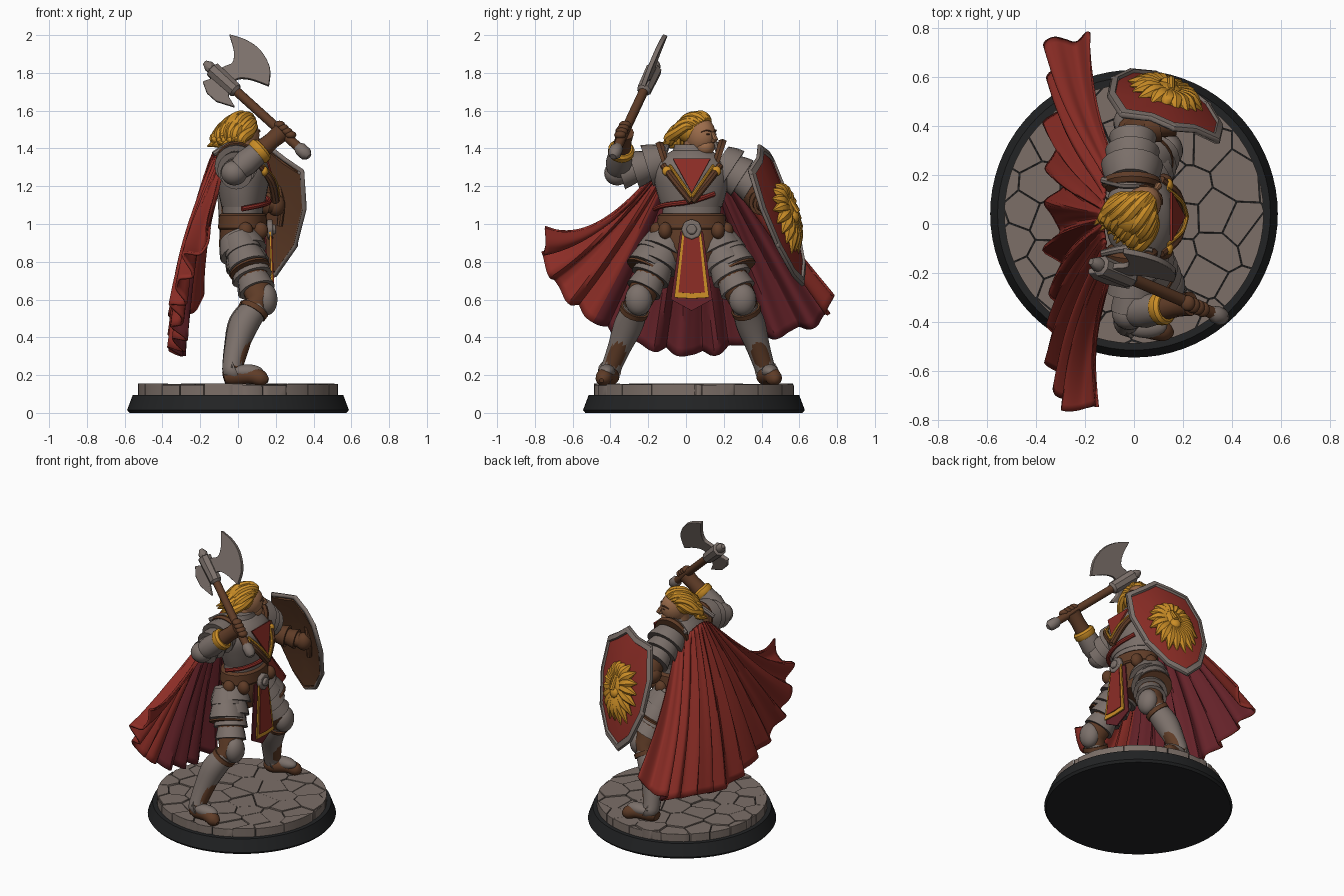
import bpy, bmesh, math, random
from mathutils import Vector, Matrix

random.seed(4)
if "Cube" in bpy.data.objects:
    bpy.data.objects.remove(bpy.data.objects["Cube"])
made = []


def colour(name, r, g, b):
    m = bpy.data.materials.new(name)
    m.use_nodes = True
    m.diffuse_color = (r, g, b, 1)
    bsdf = next(n for n in m.node_tree.nodes if n.type == 'BSDF_PRINCIPLED')
    bsdf.inputs["Base Color"].default_value = (r, g, b, 1)
    return m


steel = colour("steel", .2, .163, .145)
stone = colour("stone", .2, .158, .137)
red = colour("red cloth", .26, .026, .019)
dark_red = colour("dark red lining", .13, .016, .022)
gold = colour("gold", .6, .27, .02)
leather = colour("brown leather", .115, .045, .02)
skin = colour("skin", .33, .15, .07)
black = colour("black", .016, .017, .018)


def finish(name, bm, mats, matrix=None, normals=True):
    if normals:
        bmesh.ops.recalc_face_normals(bm, faces=bm.faces)
    me = bpy.data.meshes.new(name)
    bm.to_mesh(me)
    bm.free()
    ob = bpy.data.objects.new(name, me)
    for m in mats:
        me.materials.append(m)
    if matrix:
        ob.matrix_world = matrix
    bpy.context.collection.objects.link(ob)
    made.append(ob)
    return ob


def frame(loc, z, y):
    z = Vector(z).normalized()
    x = Vector(y).cross(z).normalized()
    return Matrix.Translation(loc) @ Matrix((x, z.cross(x), z)).transposed().to_4x4()


def resample(pts, steps):
    ps = [Vector(p) for p in pts]
    ext = [ps[0]] + ps + [ps[-1]]
    out = []
    for a, b, c, d in zip(ext, ext[1:], ext[2:], ext[3:]):
        for k in range(steps):
            t = k / steps
            out.append((2*b + (c-a)*t + (2*a-5*b+4*c-d)*t*t + (3*b-a-3*c+d)*t**3) / 2)
    return out + [ps[-1]]


def tube(name, pts, mat, sides=14, steps=1, matrix=None):
    """Round loft through (x, y, z, radius) points."""
    ps = resample(pts, steps)
    bm = bmesh.new()
    rings, q, last = [], None, None
    for i, p in enumerate(ps):
        t = (ps[min(i+1, len(ps)-1)] - ps[max(i-1, 0)]).to_3d().normalized()
        q = last.rotation_difference(t) @ q if q else t.to_track_quat('Z', 'Y')
        last = t
        rings.append([bm.verts.new(p.to_3d() + q @ Vector((math.cos(a), math.sin(a), 0)) * max(p.w, .001))
                      for a in (math.tau*k/sides for k in range(sides))])
    for a, b in zip(rings, rings[1:]):
        for k in range(sides):
            n = (k+1) % sides
            bm.faces.new((a[k], a[n], b[n], b[k]))
    bm.faces.new(rings[0])
    bm.faces.new(rings[-1])
    return finish(name, bm, [mat], matrix)


def lames(name, start, end, r0, r1, count, mat=steel, flare=.009):
    """Overlapping armour bands from start to end."""
    a, b = Vector(start), Vector(end)
    for k in range(count):
        t0, t1 = k/count, (k+1.25)/count
        r = r0 + (r1-r0)*k/max(count-1, 1)
        tube(f"{name}_{k+1}", [(*a.lerp(b, t0), r*.86), (*a.lerp(b, (t0+t1)/2), r),
                               (*a.lerp(b, t1), r+flare), (*a.lerp(b, t1), r*.8)], mat, 20)


def blob(name, loc, size, mat, matrix=Matrix()):
    bm = bmesh.new()
    bmesh.ops.create_uvsphere(bm, u_segments=18, v_segments=12, radius=1)
    return finish(name, bm, [mat], matrix @ Matrix.Translation(loc) @ Matrix.Diagonal((*size, 1)))


def plate(name, outlines, mat, depth, matrix, bevel=0):
    bm = bmesh.new()
    for o in outlines:
        h = depth + random.uniform(-.006, .004) * (len(outlines) > 9)
        lo, hi = ([bm.verts.new((x, y, z)) for x, y in o] for z in (0, h))
        bm.faces.new(lo[::-1])
        bm.faces.new(hi)
        for k in range(len(o)):
            n = (k+1) % len(o)
            bm.faces.new((lo[k], lo[n], hi[n], hi[k]))
    ob = finish(name, bm, [mat], matrix)
    if bevel:
        mod = ob.modifiers.new("bevel", 'BEVEL')
        mod.width, mod.segments = bevel, 2
    return ob


# Round base and cracked paving
tube("base_rim", [(0, .042, z, r) for z, r in ((0, .575), (.015, .587), (.095, .557))], black, 72)
tube("paving_gaps", [(0, .042, .09, .515), (0, .042, .138, .515)], black, 60)
seeds = [Vector((i*.155 + (j % 2)*.07 + random.uniform(-.055, .055), j*.15 + random.uniform(-.055, .055)))
         for i in range(-4, 5) for j in range(-4, 5)]
cells = []
for s in seeds:
    poly = [Vector((math.cos(a), math.sin(a))) * .53 for a in (math.tau*k/60 for k in range(60))]
    for o in seeds:
        d = (o - s).normalized()
        limit = (o - s).length/2 - .002
        if o is s:
            continue
        cut = []
        for p, q in zip(poly, poly[1:] + poly[:1]):
            a, b = (p-s).dot(d) - limit, (q-s).dot(d) - limit
            if a <= 0:
                cut.append(p)
            if a * b < 0:
                cut.append(p.lerp(q, a/(a-b)))
        poly = cut
    if len(poly) > 2 and max((p-poly[0]).length for p in poly) > .05:
        cells.append(poly)
plate("paving_stones", cells, stone, .062, Matrix.Translation((0, .042, .09)), .007)

# Legs, armoured from hip to foot
for side, hip, knee, ankle, toe in (("left", (0, .14, .93), (.11, .3, .6), (-.03, .42, .23), (.12, .47, .18)),
                                    ("right", (0, -.08, .93), (.12, -.25, .6), (-.03, -.4, .23), (.13, -.44, .18))):
    h, k, a, t = (Vector(v) for v in (hip, knee, ankle, toe))
    shin = lambda f, back: k.lerp(a, f) - Vector((back, 0, 0))
    tube(side + "_leg_padding", [(*h, .1), (*k, .075), (*shin(.3, .03), .06), (*a, .05)], leather)
    lames(side + "_thigh_plate", h, h.lerp(k, .8), .118, .088, 4)
    out = Vector((0, .045 if side == "left" else -.045, 0))
    lames(side + "_hip_plate", h + out, h.lerp(k, .42) + out, .09, .1, 2)
    tube(side + "_hip_trim", [(*(h.lerp(k, t) + out), .109) for t in (.5, .53)], leather, 20)
    blob(side + "_knee_guard", k + Vector((.03, 0, 0)), (.06, .072, .085), steel)
    tube(side + "_knee_band", [(*shin(.13, .01), .08), (*shin(.19, .015), .078)], leather)
    tube(side + "_greave", [(*shin(.1, .005), .066), (*shin(.35, .035), .078), (*shin(.7, .025), .062),
                            (*a, .054), (*a.lerp(t, .1), .062)], steel, 16, 4)
    tube(side + "_boot", [(*(a + Vector((-.045, 0, -.045))), .03), (*(a + Vector((0, 0, -.035))), .05),
                          (*a.lerp(t, .6), .045), (*t, .04), (*(t + (t-a)*.18), .012)], leather, 14, 3)
    blob(side + "_foot_plate", a.lerp(t, .5) + Vector((0, 0, .014)), (.085, .046, .038), steel)

# Torso, belt and neck: rings stacked upright, flattened front to back
body = Matrix.Translation((.025, .03, 0)) @ Matrix.Diagonal((.7, 1, 1, 1))


def stack(name, rings, mat, steps=1):
    return tube(name, [(0, 0, z, r) for z, r in rings], mat, 28, steps, body)


stack("hip_skirt", [(.8, .15), (.88, .178), (.98, .17)], leather, 3)
stack("belly_plate", [(.95, .158), (1.03, .152), (1.14, .16)], steel, 3)
stack("breastplate", [(1.09, .16), (1.17, .185), (1.27, .205), (1.34, .175), (1.39, .1)], steel, 4)
stack("belt", [(.97, .178), (.98, .187), (1.045, .18), (1.055, .165)], leather)
stack("neck_scarf", [(1.3, .198), (1.34, .168), (1.375, .1)], red, 3)
stack("gorget", [(1.35, .115), (1.4, .095), (1.42, .09), (1.42, .07)], steel)
face_on = lambda x, z: frame((x, .03, z), (1, 0, .04), (0, 0, 1))
plate("chest_cloth", [[(-.1, .12), (0, -.07), (.1, .12)]], red, .009, frame((.182, .03, 1.23), (1, 0, .3), (0, 0, 1)))
for s in (-1, 1):
    tube("chest_strap", [(.11, .03+s*.15, 1.31, .018), (.175, .03+s*.09, 1.23, .021), (.2, .03, 1.12, .022)], leather, 8, 4)
    tube("chest_trim", [(.135, .03+s*.115, 1.31, .008), (.196, .03+s*.06, 1.23, .009), (.215, .03, 1.145, .01)], gold, 8, 4)
    blob("cape_clasp", (.14, .03+s*.13, 1.28), (.02, .026, .026), gold)
    for k in range(2):
        blob("belt_pouch", (.12-k*.08, .03+s*(.14+k*.045), .965), (.04, .036, .045), leather)
tube("cross_sash", [(.02, -.165, 1.08, .014), (.12, -.11, 1.1, .014), (.165, .03, 1.12, .014), (.12, .15, 1.16, .014)], red, 8, 4)

# Hanging cloth with a gold border, and the buckle
tabard = lambda top, w, drop, point: [[(-top, 0), (-w, -drop), (0, -drop-point), (w, -drop), (top, 0)]]
plate("under_cloth", tabard(.06, .11, .36, .06), dark_red, .008, face_on(.14, .96))
plate("tabard_border", tabard(.05, .092, .35, .005), gold, .01, face_on(.165, .96))
plate("tabard_cloth", tabard(.037, .07, .325, .005), red, .015, face_on(.165, .962))
disc = lambda r, n: [[(r*math.cos(math.tau*k/n), r*math.sin(math.tau*k/n)) for k in range(n)]]
plate("buckle", disc(.055, 8), steel, .03, face_on(.155, .97), .008)
plate("buckle_boss", disc(.03, 6), steel, .045, face_on(.155, .97), .008)

# Head, turned to its left
head = frame((.025, .065, 1.465), (0, 0, 1), (-.77, .64, 0))
tube("neck", [(.01, .04, 1.36, .06), (.02, .055, 1.46, .06)], skin)
blob("skull", (.012, 0, .005), (.09, .074, .1), skin, head)
blob("jaw", (.045, 0, -.055), (.054, .052, .05), skin, head)
tube("nose", [(.095, 0, .02, .009), (.118, 0, -.018, .015), (.096, 0, -.026, .01)], skin, 8, 2, head)
for s in (-1, 1):
    tube("brow", [(.096, s*.012, .026, .005), (.088, s*.04, .032, .005), (.068, s*.06, .022, .003)], leather, 6, 2, head)
    blob("eye", (.091, s*.028, .01), (.008, .012, .005), leather, head)

# Swept-back wavy hair in thick locks
blob("hair_base", (-.035, 0, .035), (.09, .09, .082), gold, head)
for k in range(13):
    t = (k - 6) / 6
    w = random.uniform(-.014, .014)
    tube("hair_lock", [(.07-.06*t*t, .06*t, .088-.045*t*t, .012), (.02-.03*t*t, .083*t, .108-.055*t*t+w/2, .024),
                       (-.06, .1*t, .085-.06*t*t+w, .027), (-.115+w, .095*t+w, .025-.03*t*t, .03),
                       (-.125-w, .09*t, -.025+w, .026), (-.165+w, .1*t, -.035+w*2, .003)], gold, 8, 4, head)

# Arms and shoulder armour
elbow_r, hand_r = Vector((-.02, -.365, 1.27)), Vector((.23, -.325, 1.485))
elbow_l, hand_l = Vector((.0, .38, 1.13)), Vector((.2, .43, 1.1))
tube("right_sleeve", [(0, -.16, 1.31, .07), (*elbow_r, .062), (*hand_r, .04)], leather)
tube("left_sleeve", [(0, .24, 1.31, .07), (*elbow_l, .065), (*hand_l, .045)], leather)
lames("right_pauldron", (-.01, -.12, 1.335), (-.01, -.33, 1.27), .105, .076, 3)
lames("left_pauldron", (-.01, .17, 1.325), (-.005, .34, 1.215), .118, .088, 3)
for s, y, r in ((1, .16, .122), (-1, -.11, .108)):
    tube("pauldron_trim", [(-.01, y-s*.015, 1.338, r*.9), (-.01, y, 1.334, r), (-.01, y+s*.018, 1.328, r*.97)], leather, 20)
    tube("shoulder_ridge", [(-.13, .03+s*.15, 1.37, .014), (-.03, .03+s*.13, 1.42, .018), (.07, .03+s*.14, 1.38, .014)], steel, 8, 4)
blob("right_elbow_guard", elbow_r, (.07, .068, .066), steel)
blob("left_elbow_guard", elbow_l, (.068, .065, .06), leather)
tube("right_bracer", [(*elbow_r.lerp(hand_r, t), r) for t, r in ((.1, .06), (.25, .07), (.5, .062))], steel, 16)
tube("right_cuff", [(*elbow_r.lerp(hand_r, t), r) for t, r in ((.46, .06), (.5, .07), (.58, .07), (.62, .058))], gold, 16)
tube("right_glove", [(*elbow_r.lerp(hand_r, t), r) for t, r in ((.6, .05), (.8, .045), (1, .05))], leather)
lames("left_bracer", elbow_l.lerp(hand_l, .1), elbow_l.lerp(hand_l, .7), .062, .055, 2, leather)
blob("left_glove", hand_l, (.05, .05, .058), leather)
tube("shield_grip", [(.215, .44, 1.2, .016), (.23, .44, 1.1, .018), (.22, .46, .99, .016)], leather, 8, 3)

# Axe
pommel, tip = Vector((.36, -.38, 1.37)), Vector((-.16, -.16, 1.84))
along = lambda t, r: (*pommel.lerp(tip, t), r)
tube("axe_handle", [along(.02, .025), along(.9, .025)], leather, 10)
tube("axe_pommel", [along(-.03, .018), along(.0, .036), along(.06, .036), along(.09, .024)], steel, 8)
tube("axe_socket", [along(.7, .026), along(.72, .04), along(.95, .044), along(.96, .028), along(.99, .03), along(1.03, .014)], steel, 8)
for k in range(4):
    f = pommel.lerp(tip, .19 + k*.038)
    blob("right_finger", f + Vector((.018, -.01, .012)), (.03, .032, .022), leather)
shaft = tip - pommel
blade = frame(pommel.lerp(tip, .855), Vector((.7, .2, .68)).cross(shaft), shaft) @ Matrix.Translation((0, 0, -.012))
lower = resample([(0, -.06), (.055, -.065), (.1, -.12), (.137, -.21)], 4)
edge = resample([(.14, -.212), (.215, -.145), (.25, -.04), (.24, .055), (.202, .142)], 4)
upper = resample([(.198, .14), (.15, .06), (.1, .02), (.055, .035), (0, .05)], 4)
spur = [(0, .05), (-.045, .04), (-.085, .06), (-.115, 0), (-.115, -.07), (-.07, -.167), (-.05, -.1), (0, -.06)]
plate("axe_blade", [lower + edge + upper], steel, .024, blade, .004)
plate("axe_back_spur", [spur], steel, .024, blade, .005)

# Shield: raised steel rim, red field, leather back
shield = frame((.12, .482, 1.053), (.3, .92, .26), (.11, -.27, .96))
half = [(0, -.41), (.12, -.33), (.215, -.15), (.25, .08), (.215, .29), (.1, .33), (0, .385)]
outline = half + [(-x, y) for x, y in half[-2:0:-1]]
bm = bmesh.new()
rings = [[bm.verts.new((x*s, y*s, .06 - x*x*s*s - .3*y*y*s*s + lift)) for x, y in outline]
         for s, lift in ((1, 0), (.98, .014), (.89, .014), (.87, 0), (.45, 0))]
n = len(outline)
for i, (a, b) in enumerate(zip(rings, rings[1:])):
    for k in range(n):
        bm.faces.new((a[k], a[(k+1) % n], b[(k+1) % n], b[k])).material_index = int(i > 2)
bm.faces.new(rings[-1]).material_index = 1
ob = finish("shield", bm, [steel, red, leather, leather], shield, False)
mod = ob.modifiers.new("thickness", 'SOLIDIFY')
mod.thickness, mod.offset, mod.material_offset = .025, -1, 2
for x, y in outline[::2]:
    blob("shield_stud", (x*.92, y*.92, .07 - x*x - .3*y*y), (.02, .02, .012), steel, shield)

# Gold lion head in relief
blob("lion_face", (0, .01, .06), (.065, .1, .04), gold, shield)
blob("lion_muzzle", (0, -.035, .085), (.036, .038, .028), gold, shield)
tube("lion_nose", [(0, .06, .09, .014), (0, -.02, .112, .016)], gold, 8, 1, shield)
for k in range(18):
    a = math.tau * k / 18
    c, s = math.cos(a), math.sin(a)
    r = random.uniform(.9, 1.1)
    tube("lion_mane", [(.045*c, .07*s, .07, .026), (.1*c, .135*s - .01, .062, .033),
                       (.155*c*r, .2*s*r - .03, .036, .004)], gold, 7, 3, shield)

# Wind-blown cape with deep folds; the lining is dark except in the flared ends
hem = resample([(-.13, -.73, .95), (-.25, -.76, .83), (-.32, -.64, .62), (-.32, -.36, .41), (-.335, .02, .31),
                (-.33, .36, .38), (-.33, .62, .45), (-.32, .76, .52), (-.17, .75, .59)], 24)
bm = bmesh.new()
rows, grid, length, last = 24, [], 0, len(hem) - 1
for i, low in enumerate(hem):
    u = 2*i/last - 1
    along_hem = hem[min(i+1, last)] - hem[max(i-1, 0)]
    length += along_hem.length / 2
    top = Vector((-.135 + .05*u*u, .03 + .22*u, 1.38 - .13*u*u))
    outward = along_hem.cross(low - top).normalized()
    column = []
    for j in range(rows + 1):
        v = j / rows
        fold = math.sin(length*36 + v) + .35*math.sin(length*59 + 2*v)
        p = top.lerp(low, v) + outward * fold * .034 * v**.6
        p.x -= .03*math.sin(math.pi*v)
        p.z -= .5*v*(1-v)*max(0, -u)**2 - .01*v*fold
        column.append(bm.verts.new(p))
    grid.append(column)
for i, (a, b) in enumerate(zip(grid, grid[1:])):
    flared = not .32 < i/last < .86
    for j in range(rows):
        bm.faces.new((a[j], b[j], b[j+1], a[j+1])).material_index = 2 * flared
ob = finish("cape", bm, [red, dark_red, red, red], None, False)
mod = ob.modifiers.new("thickness", 'SOLIDIFY')
mod.thickness, mod.offset, mod.material_offset = .014, -1, 1

# Smooth shading with sharp armour edges
for ob in bpy.context.selected_objects:
    ob.select_set(False)
for ob in made:
    ob.select_set(True)
bpy.context.view_layer.objects.active = made[0]
bpy.ops.object.shade_smooth_by_angle(angle=math.radians(40))
